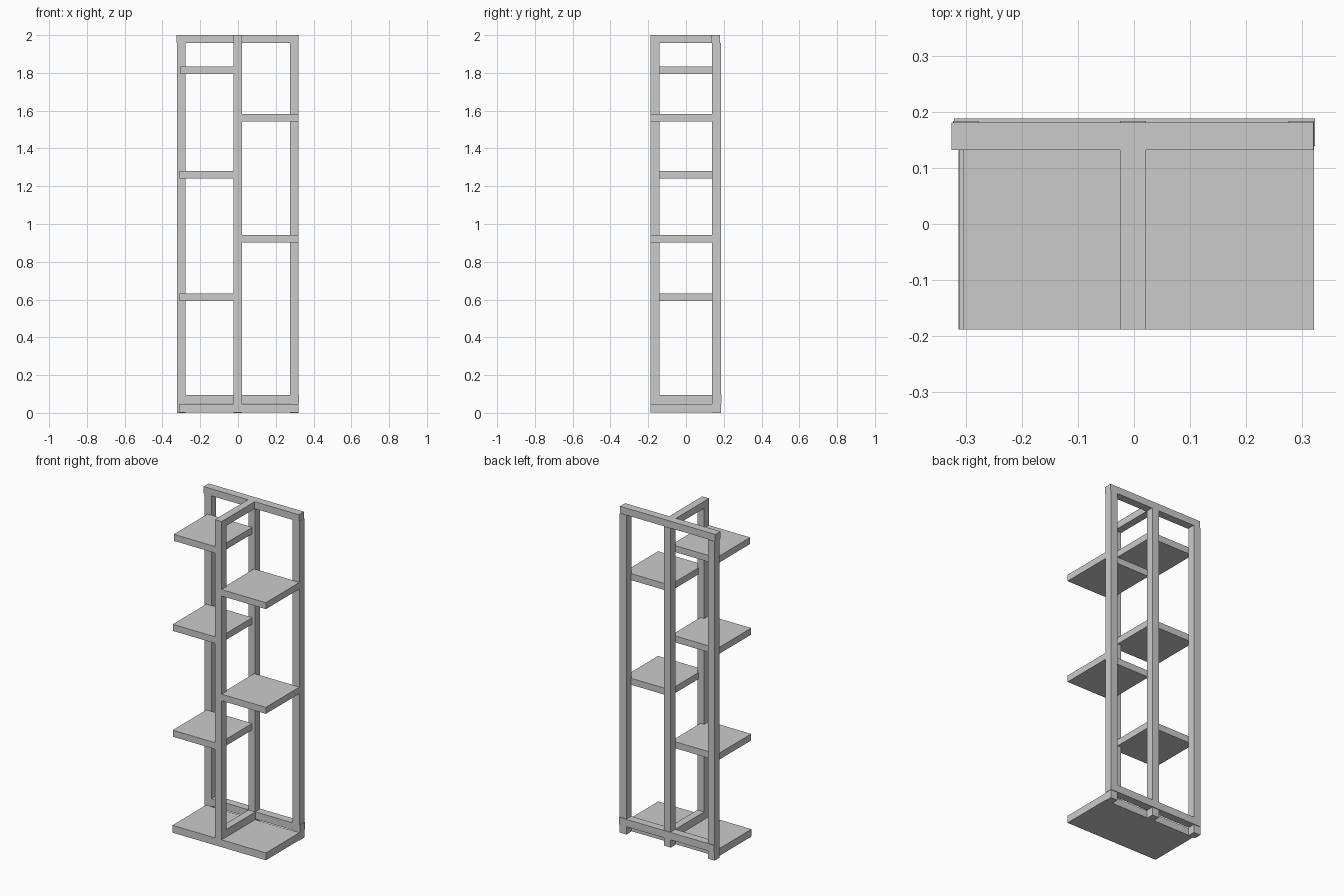
import bpy, bmesh

if "Cube" in bpy.data.objects:
    bpy.data.objects.remove(bpy.data.objects["Cube"])


def box(name, x0, x1, y0, y1, z0, z1):
    """Axis-aligned board given by its limits."""
    bm = bmesh.new()
    bmesh.ops.create_cube(bm, size=1)
    for v in bm.verts:
        v.co = ((x0 + x1) / 2 + v.co.x * (x1 - x0),
                (y0 + y1) / 2 + v.co.y * (y1 - y0),
                (z0 + z1) / 2 + v.co.z * (z1 - z0))
    mesh = bpy.data.meshes.new(name)
    bm.to_mesh(mesh)
    bm.free()
    ob = bpy.data.objects.new(name, mesh)
    bpy.context.collection.objects.link(ob)
    return ob


FRONT, BACK = -0.188, 0.137   # shelf depth limits
W = 0.046                     # post thickness

# Back posts
for side, x in (("left", -0.323), ("centre", -0.025), ("right", 0.275)):
    box(f"back_post_{side}", x, x + W, BACK, 0.184, 0, 1.957)

# Front post standing on the base board
box("front_post", -0.025, 0.021, FRONT, -0.14, 0.048, 1.957)

# Top rails forming a T
box("top_back_rail", -0.325, 0.32, 0.132, 0.181, 1.957, 2.0)
box("top_centre_rail", -0.025, 0.021, FRONT, 0.132, 1.957, 2.0)

# Bottom rails and base board
box("bottom_back_rail", -0.321, 0.323, 0.139, 0.188, 0.05, 0.095)
box("bottom_centre_rail", -0.025, 0.021, -0.14, 0.139, 0.048, 0.095)
box("base_board", -0.313, 0.321, FRONT, BACK, 0.003, 0.048)

# Staggered shelves
for i, (x0, z) in enumerate(((-0.311, 0.592), (-0.311, 1.241), (-0.304, 1.795))):
    box(f"left_shelf_{i + 1}", x0, 0.0, FRONT, 0.139, z, z + 0.04)
for i, z in enumerate((0.901, 1.543)):
    box(f"right_shelf_{i + 1}", 0.012, 0.321, FRONT, 0.139, z, z + 0.04)
